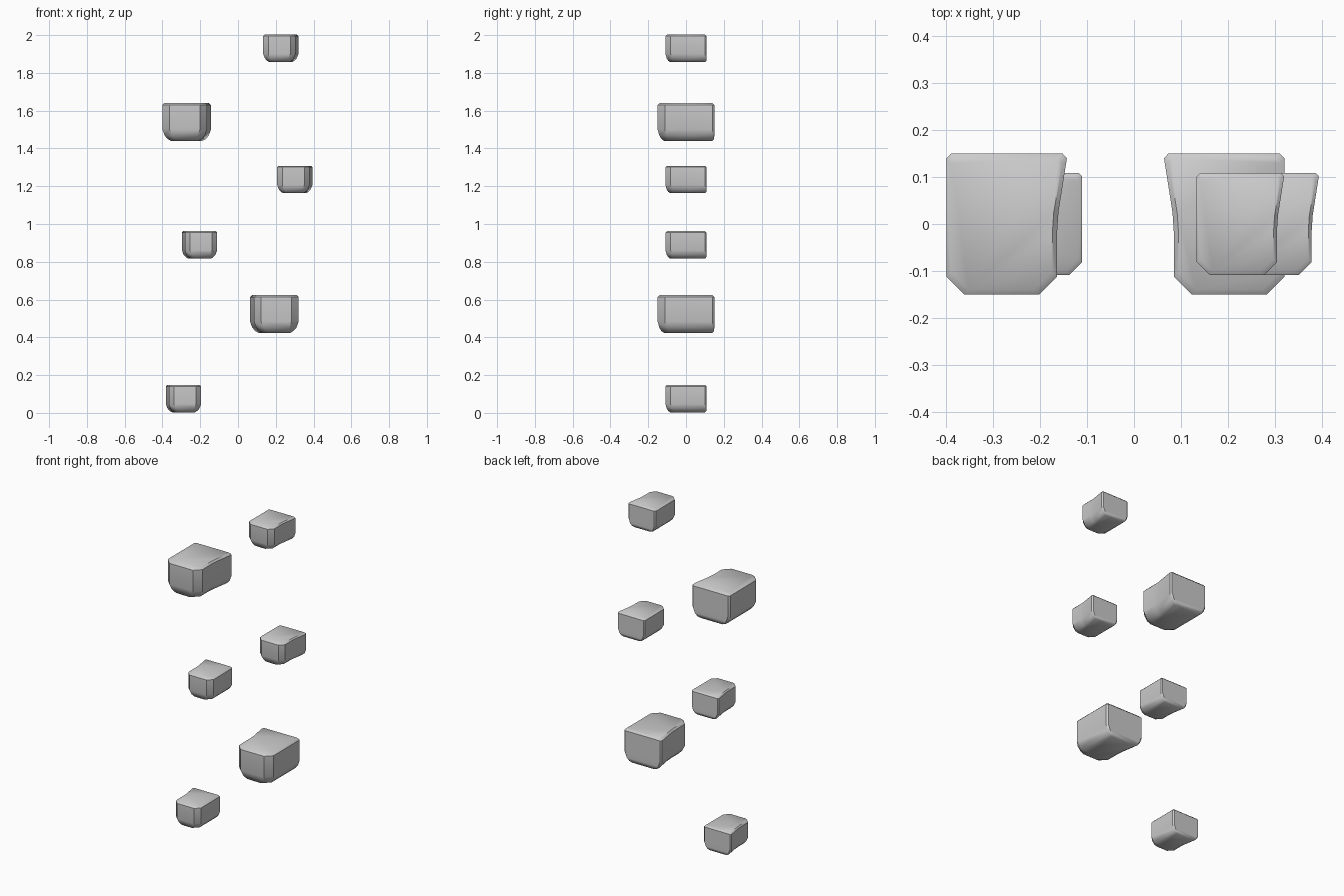
import bpy, bmesh, math

if "Cube" in bpy.data.objects:
    bpy.data.objects.remove(bpy.data.objects["Cube"])

# (side, front, back) insets of the plan outline at each height: rounded underside, thin top rim
RINGS = [(0.000, 0.045, 0.034, 0.010),
         (0.010, 0.028, 0.020, 0.002),
         (0.028, 0.012, 0.009, 0.000),
         (0.060, 0.000, 0.000, 0.000),
         (0.190, 0.000, 0.000, 0.000),
         (0.200, 0.010, 0.010, 0.010)]


def outline(side, front, back):
    """Plan of a block: straight on the left, flaring towards the back on the right."""
    l, r, f = -0.129 + side, 0.107 - side, 0.129 - side
    y0, y1, c, e = -0.15 + front, 0.15 - back, 0.038, 0.010
    return [(l + e, y1), (l, y1 - e), (l, y0 + c), (l + c, y0),
            (r - c, y0), (r, y0 + c), (r, -0.02), (r + 0.003, 0.025),
            (f - 0.001, y1 - e), (f - e, y1)]


def block(name, x, z, scale, flare):
    """Loft the rings into a closed block; flare = +1 right, -1 left."""
    bm = bmesh.new()
    loops = [[bm.verts.new((px * scale * flare, py * scale, h * scale))
              for px, py in outline(s, f, b)] for h, s, f, b in RINGS]
    n = len(loops[0])
    for lo, hi in zip(loops, loops[1:]):
        for i in range(n):
            j = (i + 1) % n
            bm.faces.new((lo[i], lo[j], hi[j], hi[i]))
    bm.faces.new(loops[0])
    bm.faces.new(loops[-1])
    bmesh.ops.recalc_face_normals(bm, faces=bm.faces)
    mesh = bpy.data.meshes.new(name)
    bm.to_mesh(mesh)
    bm.free()
    obj = bpy.data.objects.new(name, mesh)
    obj.location = (x, 0, z)
    bpy.context.collection.objects.link(obj)
    bpy.ops.object.select_all(action='DESELECT')
    obj.select_set(True)
    bpy.context.view_layer.objects.active = obj
    bpy.ops.object.shade_smooth_by_angle(angle=math.radians(40))


# Staggered blocks from bottom to top
SMALL, BIG = 0.725, 1.0
for i, spec in enumerate([(-0.289, 0.003, SMALL, -1), (0.192, 0.423, BIG, -1),
                          (-0.204, 0.817, SMALL, -1), (0.301, 1.163, SMALL, 1),
                          (-0.271, 1.44, BIG, 1), (0.227, 1.857, SMALL, 1)]):
    block(f"block_{i + 1}", *spec)
